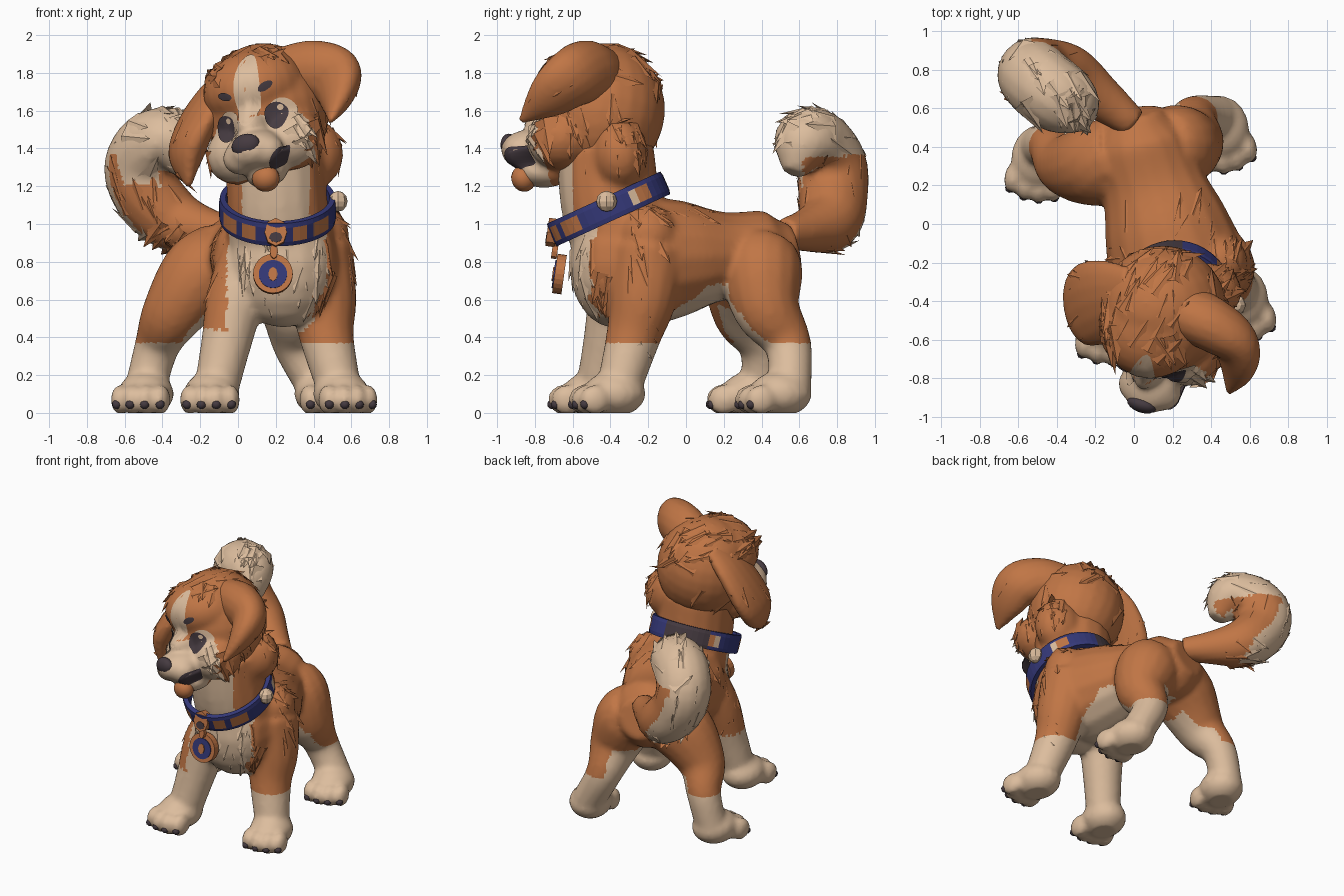
import bpy, bmesh, random
from math import sin, cos, pi, radians
from mathutils import Vector, Matrix
from mathutils.bvhtree import BVHTree

random.seed(4)
if "Cube" in bpy.data.objects:
    bpy.data.objects.remove(bpy.data.objects["Cube"])


def material(name, rgb):
    m = bpy.data.materials.new(name)
    m.use_nodes = True
    m.diffuse_color = (*rgb, 1)
    m.node_tree.nodes["Principled BSDF"].inputs["Base Color"].default_value = (*rgb, 1)
    return m


BROWN, CREAM, BLUE, DARK = range(4)
MATS = [material("brown fur", (0.53, 0.18, 0.06)), material("cream fur", (0.72, 0.51, 0.34)),
        material("blue strap", (0.035, 0.04, 0.19)), material("dark grey", (0.06, 0.043, 0.052))]
I = Matrix.Identity(4)


def ball(bm, loc, size, rot=I, seg=16):
    mat = Matrix.Translation(loc) @ rot @ Matrix.Diagonal((*size, 1))
    bmesh.ops.create_uvsphere(bm, u_segments=seg, v_segments=seg // 2 + 2, radius=1, matrix=mat)


def tube(bm, knots, hint=(1, 0.1, 0), seg=16, steps=5):
    """Loft through knots (x, y, z, wide radius, thin radius) along a smooth path."""
    ks = [Vector(k if len(k) == 5 else (*k, k[3])) for k in knots]
    ks = [ks[0] * 2 - ks[1]] + ks + [ks[-1] * 2 - ks[-2]]
    path = []
    for a, b, c, d in zip(ks, ks[1:], ks[2:], ks[3:]):
        for i in range(steps):
            t = i / steps
            path.append((b * 2 + (c - a) * t + (a * 2 - b * 5 + c * 4 - d) * t * t
                         + (b * 3 - a - c * 3 + d) * t ** 3) / 2)
    path.append(ks[-2])
    rings = []
    for i, p in enumerate(path):
        ahead = Vector((path[min(i + 1, len(path) - 1)] - path[max(i - 1, 0)])[:3]).normalized()
        wide = Vector(hint)
        wide = (wide - ahead * wide.dot(ahead)).normalized()
        thin = ahead.cross(wide)
        rings.append([bm.verts.new(Vector(p[:3]) + wide * p[3] * cos(2 * pi * j / seg)
                                   + thin * p[4] * sin(2 * pi * j / seg)) for j in range(seg)])
    for r, s in zip(rings, rings[1:]):
        for j in range(seg):
            k = (j + 1) % seg
            bm.faces.new((r[j], r[k], s[k], s[j]))
    bm.faces.new(rings[0][::-1])
    bm.faces.new(rings[-1])


def finish(bm, name, paint=BROWN, frame=I, voxel=0, smooth=True):
    """Turn the bmesh into an object, fuse it if asked, and colour it by a rule."""
    bmesh.ops.recalc_face_normals(bm, faces=bm.faces)
    mesh = bpy.data.meshes.new(name)
    bm.to_mesh(mesh)
    bm.free()
    ob = bpy.data.objects.new(name, mesh)
    bpy.context.collection.objects.link(ob)
    if voxel:
        rem = ob.modifiers.new("fuse", "REMESH")
        rem.mode, rem.voxel_size = "VOXEL", voxel
        soft = ob.modifiers.new("soften", "SMOOTH")
        soft.factor, soft.iterations = 0.5, 5
        mesh = bpy.data.meshes.new_from_object(ob.evaluated_get(bpy.context.evaluated_depsgraph_get()))
        ob.modifiers.clear()
        ob.data = mesh
    mesh.materials.clear()
    for m in MATS:
        mesh.materials.append(m)
    for f in mesh.polygons:
        f.use_smooth = smooth
        f.material_index = paint(f.center, f.normal) if callable(paint) else paint
    ob.matrix_world = frame
    return ob


def fur(ob, name, count, size, lean, where, frame=I):
    """Lay broad pointed locks along the surface, in the colour below them."""
    faces = [f for f in ob.data.polygons if where(f.center)]
    bm, colours = bmesh.new(), []
    for f in random.choices(faces, k=count):
        n, s = f.normal, size * random.uniform(0.7, 1.3)
        out = Vector(lean) + Vector(random.uniform(-0.25, 0.25) for _ in "xyz")
        out = (out - n * out.dot(n)).normalized() + n * 0.16
        side = out.cross(n).normalized()
        root = f.center - n * 0.012 - out * s * 0.5
        base = [bm.verts.new(root + v) for v in (side * s * 0.5, n * s * 0.2, -side * s * 0.5, -n * s * 0.15)]
        tip = bm.verts.new(root + out * s * 1.35)
        for a, b in zip(base, base[1:] + base[:1]):
            bm.faces.new((a, b, tip)).material_index = f.material_index
        colours += [f.material_index] * 4
    order = iter(colours)
    return finish(bm, name, lambda c, n: next(order), frame, smooth=False)


# Body: torso, chest, neck, legs and paws fused together
bm, claws = bmesh.new(), bmesh.new()
tube(bm, [(0.0, 0.58, 0.86, 0.14), (0.03, 0.43, 0.83, 0.24), (0.1, 0.2, 0.83, 0.27, 0.235),
          (0.17, -0.03, 0.82, 0.33, 0.31), (0.23, -0.25, 0.8, 0.35, 0.33), (0.25, -0.42, 0.8, 0.2)])
ball(bm, (0.24, -0.38, 0.79), (0.29, 0.24, 0.34))
ball(bm, (0.43, -0.2, 0.94), (0.16, 0.16, 0.16))
ball(bm, (0.38, -0.35, 1.37), (0.18, 0.15, 0.19))
tube(bm, [(0.23, -0.28, 0.85, 0.3), (0.21, -0.39, 1.08, 0.27), (0.19, -0.43, 1.4, 0.26)])
LEGS = [[(0.1, -0.28, 0.82, 0.2), (-0.01, -0.36, 0.6, 0.16), (-0.06, -0.41, 0.38, 0.135), (-0.11, -0.46, 0.15, 0.12)],
        [(0.4, -0.2, 0.85, 0.21), (0.45, -0.23, 0.6, 0.18), (0.47, -0.28, 0.4, 0.145), (0.53, -0.35, 0.15, 0.12)],
        [(-0.06, 0.36, 0.82, 0.21), (-0.2, 0.31, 0.72, 0.22), (-0.35, 0.31, 0.52, 0.165), (-0.43, 0.4, 0.35, 0.12),
         (-0.49, 0.4, 0.13, 0.11)],
        [(0.14, 0.4, 0.82, 0.2), (0.22, 0.4, 0.74, 0.22), (0.29, 0.43, 0.55, 0.18), (0.31, 0.54, 0.36, 0.125),
         (0.43, 0.55, 0.13, 0.115)]]
PAWS = [(-0.14, -0.5, -4), (0.55, -0.39, 15), (-0.49, 0.34, -12), (0.45, 0.49, 15)]
for leg, (x, y, yaw) in zip(LEGS, PAWS):
    tube(bm, leg)
    turn = Matrix.Rotation(radians(yaw), 4, "Z")
    at = Matrix.Translation((x, y, 0)) @ turn
    ball(bm, at @ Vector((0, 0.01, 0.1)), (0.15, 0.17, 0.12), turn)
    for i in (-1.5, -0.5, 0.5, 1.5):
        reach = -0.16 + 0.025 * abs(i)
        ball(bm, at @ Vector((i * 0.072, reach, 0.07)), (0.052, 0.085, 0.08), turn)
        ball(claws, at @ Vector((i * 0.078, reach - 0.06, 0.045)), (0.026, 0.025, 0.025), turn, 8)


def body_rule(c, n):
    ankle = 0.37 if c.y > 0 or c.x > 0.3 else 0.44
    belly = n.z < -0.25 and c.z < 0.68 and 0 < c.x < 0.4 and c.y < 0.45
    inner_thigh = c.y > 0.1 and c.z < 0.57 and ((c.x < -0.1 and n.x > 0.45) or (0.1 < c.x and n.x < -0.5))
    chest = c.y < -0.4 and -0.06 < c.x < (0.47 if c.z > 0.62 else 0.32) and c.z < 1.0
    throat = c.y < -0.58 and 0.02 < c.x < 0.38
    return CREAM if c.z < ankle or belly or inner_thigh or chest or throat else BROWN


body = finish(bm, "body", body_rule, voxel=0.02)
for v in body.data.vertices:
    v.co.z = max(v.co.z, 0)
finish(claws, "claws", DARK)
fur(body, "chest_fur", 40, 0.11, (0, -0.1, -1), lambda c: c.y < -0.42 and 0.55 < c.z < 0.95 and c.x > 0)
fur(body, "shoulder_fur", 30, 0.1, (0.1, 0.2, -0.9),
    lambda c: c.y < -0.1 and 0.55 < c.z < 1.05 and (c.x > 0.45 or c.x < 0.0))
fur(body, "neck_fur", 22, 0.1, (0.1, 0.5, -0.6), lambda c: -0.3 < c.y < 0.1 and 1.03 < c.z < 1.13)
fur(body, "ruff_fur", 16, 0.12, (0.2, 0.2, -0.9), lambda c: c.x > 0.4 and c.z > 1.3)
fur(body, "leg_fur", 14, 0.07, (0, 0.6, -0.8), lambda c: 0.3 < c.z < 0.6 and -0.3 < c.y < -0.1)

# Tail: curled plume, cream over the outside and the tip
bm = bmesh.new()
tube(bm, [(0.0, 0.52, 0.95, 0.08), (-0.17, 0.65, 0.97, 0.12), (-0.34, 0.76, 1.02, 0.17), (-0.48, 0.78, 1.16, 0.185),
          (-0.52, 0.77, 1.31, 0.19), (-0.44, 0.69, 1.42, 0.19), (-0.33, 0.62, 1.41, 0.17), (-0.26, 0.57, 1.27, 0.06)],
     hint=(0.6, 0.8, 0))
tail = finish(bm, "tail", lambda c, n: CREAM if c.z > 1.36 or (c.y < 0.62 and c.z > 1.2)
              or (c.x < -0.25 and n.dot(Vector((-0.75, 0.55, -0.35))) > 0.45) else BROWN, voxel=0.02)
fur(tail, "tail_outer_fur", 40, 0.11, (-0.2, 0.1, 1), lambda c: c.x < -0.3 and 0.95 < c.z < 1.35)
fur(tail, "tail_tip_fur", 24, 0.12, (0.3, -0.6, 0.1), lambda c: c.z > 1.38)
fur(tail, "tail_under_fur", 16, 0.12, (-0.4, 0.5, -0.5), lambda c: -0.5 < c.x < -0.2 and c.z < 0.98)

# Head: skull, brow, cheeks, muzzle and jaw in a tilted frame
HEAD = (Matrix.Translation((0.15, -0.44, 1.6)) @ Matrix.Rotation(radians(-18), 4, "Z")
        @ Matrix.Rotation(radians(-15), 4, "Y"))
bm = bmesh.new()
ball(bm, (0, 0, 0), (0.33, 0.33, 0.36), seg=24)
ball(bm, (0, -0.1, 0.12), (0.28, 0.275, 0.21), seg=24)
ball(bm, (0, -0.37, -0.22), (0.16, 0.175, 0.11))
ball(bm, (0, -0.29, -0.09), (0.09, 0.14, 0.1))
ball(bm, (0.01, -0.3, -0.35), (0.11, 0.14, 0.07))
for s in (-1, 1):
    ball(bm, (s * 0.15, -0.17, -0.2), (0.18, 0.18, 0.16))
    ball(bm, (s * 0.07, -0.41, -0.24), (0.1, 0.1, 0.09))
head = finish(bm, "head", lambda c, n: CREAM if c.y < -0.24 and c.z < -0.04 and abs(c.x) < 0.29 else BROWN,
              HEAD, voxel=0.018)
fur(head, "crown_fur", 40, 0.13, (0.1, 0.7, 0), lambda c: c.z > 0.1 and c.y > -0.25, HEAD)
fur(head, "cheek_fur", 26, 0.12, (0, 0.3, -0.9), lambda c: c.z < 0 and abs(c.x) > 0.22, HEAD)
fur(head, "fringe_fur", 12, 0.13, (0.5, -0.6, -0.3), lambda c: c.z > 0.2 and c.y < -0.1 and abs(c.x) > 0.1, HEAD)

skin = BVHTree.FromPolygons([v.co for v in head.data.vertices], [p.vertices[:] for p in head.data.polygons])


def patch(name, x, z, rx, rz, colour, lift=0.005, turn=0):
    """Oval plate draped over the front of the head."""
    bm, rings, seg = bmesh.new(), [], 24
    for k in (1, 2, 3, 4):
        ring = []
        for j in range(seg):
            u, v = rx * k / 4 * cos(2 * pi * j / seg), rz * k / 4 * sin(2 * pi * j / seg)
            start = Vector((x + u * cos(turn) - v * sin(turn), -2, z + u * sin(turn) + v * cos(turn)))
            hit, n = skin.ray_cast(start, Vector((0, 1, 0)))[:2]
            ring.append(bm.verts.new(hit + n * lift))
        rings.append(ring)
    bm.faces.new(rings[0])
    for r, s in zip(rings, rings[1:]):
        for j in range(seg):
            bm.faces.new((r[j], s[j], s[j - 1], r[j - 1]))
    ob = finish(bm, name, colour, HEAD)
    if sum(p.normal.y * p.area for p in ob.data.polygons) > 0:
        ob.data.flip_normals()


patch("blaze", 0.035, 0.1, 0.07, 0.19, CREAM, 0.004, -0.2)
for s, side in ((-1, "right"), (1, "left")):
    patch(side + "_eye_white", s * 0.14 + 0.03, -0.06, 0.07, 0.085, CREAM, 0.006)
    patch(side + "_iris", s * 0.14, -0.065, 0.06, 0.075, DARK, 0.009)
    patch(side + "_eye_glint", s * 0.14 + 0.025, -0.025, 0.014, 0.016, CREAM, 0.012)
    patch(side + "_brow", s * 0.11 + 0.02, 0.1, 0.04, 0.02, DARK, 0.007, s * 0.4)
patch("mouth", 0.13, -0.29, 0.075, 0.02, DARK, 0.006, 0.8)

bm = bmesh.new()
ball(bm, (0, -0.505, -0.19), (0.08, 0.042, 0.06))
finish(bm, "nose", DARK, HEAD)
bm = bmesh.new()
ball(bm, (0.03, -0.4, -0.38), (0.075, 0.065, 0.07), Matrix.Rotation(0.3, 4, "X"))
finish(bm, "tongue", BROWN, HEAD)

# Ears: one swinging forward, one hanging
bm = bmesh.new()
tube(bm, [(0.24, -0.44, 1.78, 0.16, 0.14), (0.4, -0.52, 1.81, 0.165, 0.14), (0.52, -0.61, 1.77, 0.165, 0.12),
          (0.53, -0.73, 1.67, 0.13, 0.08), (0.49, -0.88, 1.54, 0.015, 0.012)], hint=(0.45, -0.42, 0.65))
ear = finish(bm, "left_ear", voxel=0.016)
fur(ear, "left_ear_fur", 8, 0.08, (0, -0.6, -0.5), lambda c: c.z < 1.75)
bm = bmesh.new()
tube(bm, [(0.0, -0.36, 1.81, 0.14, 0.06), (-0.13, -0.38, 1.67, 0.2, 0.08), (-0.23, -0.42, 1.5, 0.22, 0.09),
          (-0.27, -0.48, 1.36, 0.17, 0.085), (-0.26, -0.55, 1.2, 0.02, 0.015)], hint=(0.25, -1, 0))
ear = finish(bm, "right_ear", voxel=0.016)
fur(ear, "right_ear_fur", 12, 0.09, (0.1, -0.1, -1), lambda c: c.z < 1.6)

# Collar: tilted band, with a dark plate behind and coloured insets in the middle row
inset = {4: CREAM, 5: BROWN, 6: BROWN, 20: BROWN, 21: CREAM}
inset.update({i: BROWN for i in (28, 29, 30, 32, 33, 39, 40, 42, 43, 44)})
bm, seg, marks = bmesh.new(), 48, []
profile = [(0.0, -0.065), (0.03, -0.065), (0.035, -0.04), (0.035, 0.04), (0.03, 0.065), (0.0, 0.065)]
rings = []
for j in range(seg):
    t = 2 * pi * j / seg
    rings.append([bm.verts.new((0.21 + (0.275 + r) * cos(t), -0.41 + (0.27 + r) * sin(t) - h * 0.4,
                                1.08 + 0.46 * (0.27 + r) * sin(t) + h * 0.92)) for r, h in profile])
for j in range(seg):
    a, b = rings[j - 1], rings[j]
    for k in range(6):
        bm.faces.new((a[k], b[k], b[(k + 1) % 6], a[(k + 1) % 6]))
        plate = 12 <= j <= 19 and k in (1, 2, 3)
        marks.append(DARK if plate else inset.get(j, BLUE) if k == 2 else BLUE)
order = iter(marks)
finish(bm, "collar", lambda c, n: next(order), smooth=False)
bm = bmesh.new()
ball(bm, (0.53, -0.42, 1.12), (0.05, 0.055, 0.055), seg=8)
finish(bm, "collar_clasp", CREAM, smooth=False)


def disc(name, loc, radius, depth, colour, tall=1.0, seg=24):
    bm = bmesh.new()
    bmesh.ops.create_cone(bm, cap_ends=True, segments=seg, radius1=radius, radius2=radius, depth=depth,
                          matrix=Matrix.Translation(loc) @ Matrix.Rotation(radians(82), 4, "X")
                          @ Matrix.Diagonal((1, tall, 1, 1)))
    finish(bm, name, colour, smooth=False)


# Tag: holder, link and round pendant
disc("tag_holder", (0.2, -0.71, 0.955), 0.06, 0.05, BROWN, 1.25, 8)
disc("tag_holder_slot", (0.2, -0.737, 0.93), 0.035, 0.009, DARK, 0.8, 8)
disc("tag_link", (0.19, -0.695, 0.855), 0.022, 0.03, BROWN, 1.8, 8)
disc("pendant", (0.185, -0.67, 0.735), 0.105, 0.05, BROWN)
disc("pendant_face", (0.185, -0.697, 0.735), 0.075, 0.009, BLUE)
disc("pendant_stud", (0.185, -0.703, 0.735), 0.025, 0.009, BROWN, 1.5, 8)
